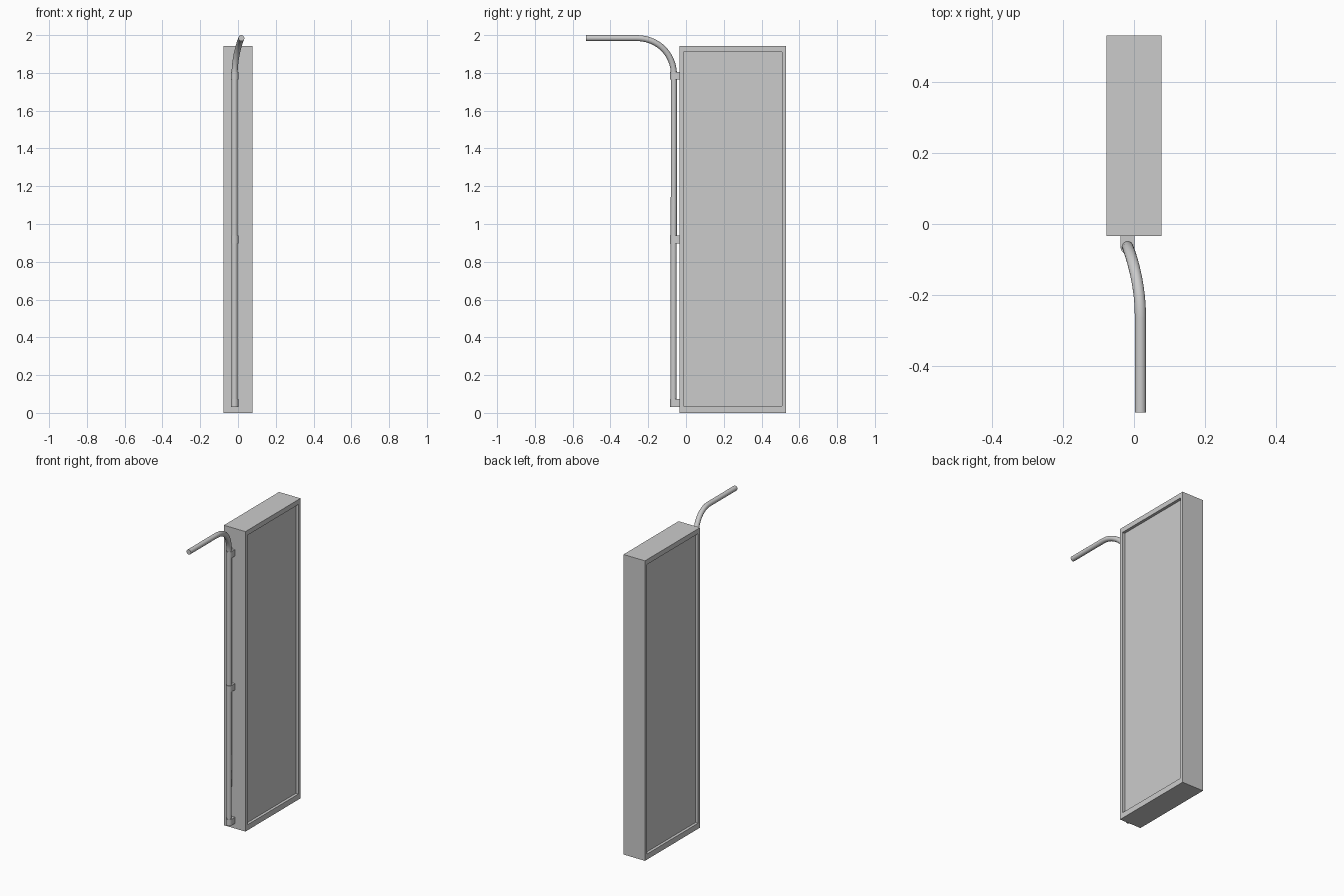
import bpy, bmesh
from mathutils import Vector

if "Cube" in bpy.data.objects:
    bpy.data.objects.remove(bpy.data.objects["Cube"])

POLE_X, POLE_Y = -0.018, -0.064


def mesh_object(name, bm):
    me = bpy.data.meshes.new(name)
    bmesh.ops.recalc_face_normals(bm, faces=bm.faces)
    bm.to_mesh(me)
    bm.free()
    ob = bpy.data.objects.new(name, me)
    bpy.context.collection.objects.link(ob)
    return ob


# Sign box with a recessed panel on both broad sides
def sign_box():
    x, y0, y1, z1 = 0.077, -0.034, 0.53, 1.943
    rim_y, rim_low, rim_top, depth = 0.021, 0.036, 0.032, 0.018
    bm = bmesh.new()
    bmesh.ops.create_cube(bm, size=1)
    mid_y, mid_z = (y0 + y1) / 2, z1 / 2
    for v in bm.verts:
        v.co = (v.co.x * 2 * x, mid_y + v.co.y * (y1 - y0), mid_z + v.co.z * z1)
    bm.normal_update()
    for f in [f for f in bm.faces if abs(f.normal.x) > 0.9]:
        s = 1 if f.normal.x > 0 else -1
        bmesh.ops.inset_individual(bm, faces=[f], thickness=0.02)
        for v in f.verts:
            v.co.y = y0 + rim_y if v.co.y < mid_y else y1 - rim_y
            v.co.z = rim_low if v.co.z < mid_z else z1 - rim_top
        inner = bmesh.ops.extrude_discrete_faces(bm, faces=[f])["faces"]
        bmesh.ops.translate(bm, vec=(-s * depth, 0, 0), verts=inner[0].verts[:])
    mesh_object("sign_box", bm)


# Pole with a swept bend into the horizontal arm
def bent_pole():
    cu = bpy.data.curves.new("bent_pole", "CURVE")
    cu.dimensions = "3D"
    cu.bevel_depth = 0.016
    cu.bevel_resolution = 6
    cu.resolution_u = 16
    cu.use_fill_caps = True
    sp = cu.splines.new("BEZIER")
    sp.bezier_points.add(3)
    k = 0.11
    up, out = Vector((0, 0, 1)), Vector((0, -1, 0))
    path = [((POLE_X, POLE_Y - 0.002, 0.034), up, 0.01, 0.01),
            ((POLE_X, POLE_Y, 1.79), up, 0.01, k),
            ((0.018, -0.26, 1.984), out, k, 0.01),
            ((0.018, -0.53, 1.984), out, 0.01, 0.01)]
    for p, (co, d, a, b) in zip(sp.bezier_points, path):
        p.handle_left_type = p.handle_right_type = "FREE"
        p.co = co
        p.handle_left = Vector(co) - d * a
        p.handle_right = Vector(co) + d * b
    tmp = bpy.data.objects.new("pole_path", cu)
    bpy.context.collection.objects.link(tmp)
    bpy.context.view_layer.update()
    dg = bpy.context.evaluated_depsgraph_get()
    me = bpy.data.meshes.new_from_object(tmp.evaluated_get(dg))
    bpy.data.objects.remove(tmp)
    bm = bmesh.new()
    bm.from_mesh(me)
    bmesh.ops.remove_doubles(bm, verts=bm.verts, dist=1e-5)
    return mesh_object("bent_pole", bm)


# Clamp: U-shaped profile, round around the pole and flat against the box
def clamp(name, z, h):
    from math import cos, sin, pi
    r = 0.02
    pts = [(POLE_X + r * cos(pi + pi * i / 16), POLE_Y + r * sin(pi + pi * i / 16))
           for i in range(17)]
    pts += [(POLE_X + r, -0.033), (POLE_X - r, -0.033)]
    bm = bmesh.new()
    f = bm.faces.new([bm.verts.new((a, b, z - h / 2)) for a, b in pts])
    top = bmesh.ops.extrude_face_region(bm, geom=[f])["geom"]
    bmesh.ops.translate(bm, vec=(0, 0, h),
                        verts=[g for g in top if isinstance(g, bmesh.types.BMVert)])
    return mesh_object(name, bm)


sign_box()
smooth = [bent_pole()]
for name, z in (("bottom_clamp", 0.053), ("middle_clamp", 0.918), ("top_clamp", 1.785)):
    smooth.append(clamp(name, z, 0.041))

for ob in smooth:
    bpy.ops.object.select_all(action="DESELECT")
    ob.select_set(True)
    bpy.context.view_layer.objects.active = ob
    bpy.ops.object.shade_smooth_by_angle()
